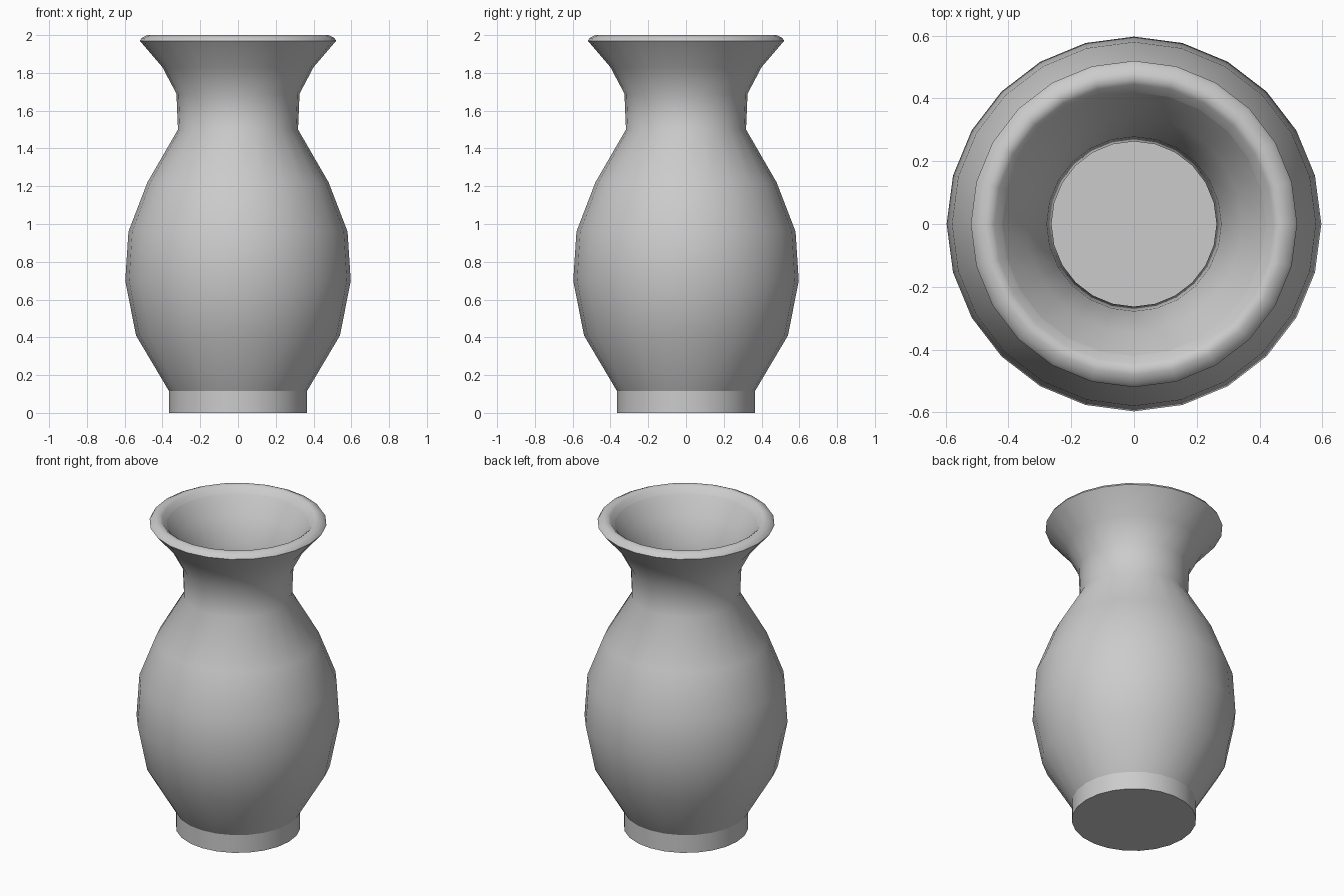
import bpy, math

if "Cube" in bpy.data.objects:
    bpy.data.objects.remove(bpy.data.objects["Cube"])

SIDES = 24

# Vase wall profile (radius, height): outside going up, over the lip, inside going down
profile = [
    (0.365, 0.0), (0.365, 0.115), (0.54, 0.41), (0.597, 0.70), (0.58, 0.96),
    (0.48, 1.22), (0.318, 1.50), (0.326, 1.69), (0.40, 1.83),
    (0.52, 1.97), (0.51, 1.985), (0.48, 2.0), (0.46, 2.0), (0.445, 1.99),
    (0.42, 1.96), (0.345, 1.85), (0.278, 1.70), (0.263, 1.50),
    (0.43, 1.19), (0.525, 0.95), (0.54, 0.70), (0.487, 0.43), (0.315, 0.12),
]
sharp_rings = {0, 1, 9, 14, len(profile) - 1}

# Revolve the profile
verts = [(r * math.cos(2 * math.pi * i / SIDES), r * math.sin(2 * math.pi * i / SIDES), z)
         for r, z in profile for i in range(SIDES)]
faces = []
for k in range(len(profile) - 1):
    a, b = k * SIDES, (k + 1) * SIDES
    for i in range(SIDES):
        j = (i + 1) % SIDES
        faces.append((a + i, a + j, b + j, b + i))

# Underside and inner floor
last = (len(profile) - 1) * SIDES
faces.append(tuple(reversed(range(SIDES))))
faces.append(tuple(range(last, last + SIDES)))

mesh = bpy.data.meshes.new("vase")
mesh.from_pydata(verts, [], faces)
mesh.update()
mesh.shade_smooth()

# Crisp edges at the foot, lip and floor; everything else smooth
for e in mesh.edges:
    r0, r1 = (v // SIDES for v in e.vertices)
    e.use_edge_sharp = r0 == r1 and r0 in sharp_rings

vase = bpy.data.objects.new("vase", mesh)
bpy.context.collection.objects.link(vase)
